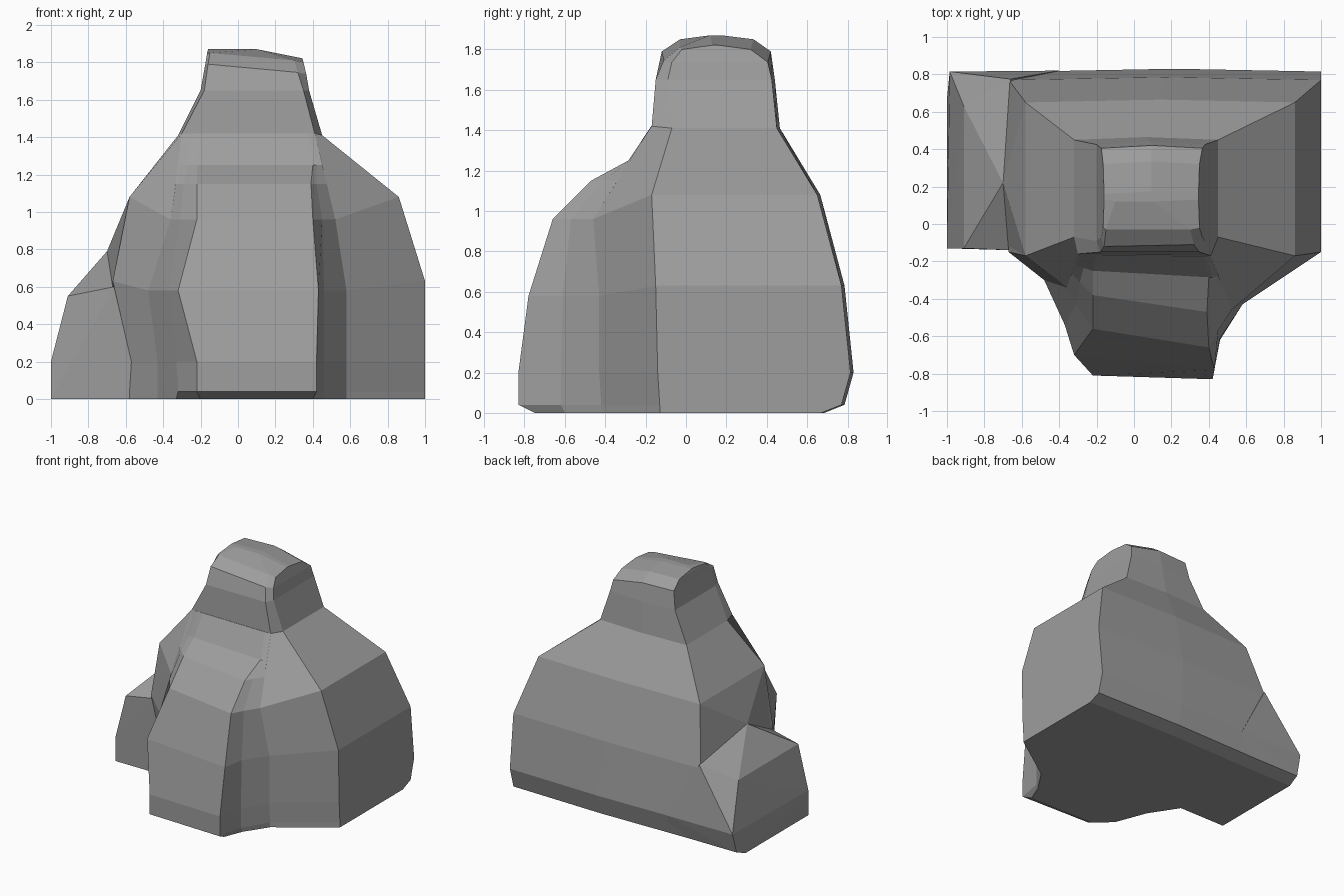
import bpy, bmesh

grey = bpy.data.materials.new("dark_grey")
grey.diffuse_color = (0.34, 0.34, 0.34, 1)


def finish(name, bm):
    bmesh.ops.recalc_face_normals(bm, faces=bm.faces)
    mesh = bpy.data.meshes.new(name)
    bm.to_mesh(mesh)
    bm.free()
    mesh.materials.append(grey)
    obj = bpy.data.objects.new(name, mesh)
    bpy.context.collection.objects.link(obj)
    return obj


def loft(name, rings):
    bm = bmesh.new()
    loops = [[bm.verts.new(p) for p in ring] for ring in rings]
    n = len(loops[0])
    for a, b in zip(loops, loops[1:]):
        for i in range(n):
            j = (i + 1) % n
            bm.faces.new((a[i], a[j], b[j], b[i]))
    bm.faces.new(loops[0][::-1])
    bm.faces.new(loops[-1])
    return finish(name, bm)


def hull(name, points):
    bm = bmesh.new()
    for p in points:
        bm.verts.new(p)
    bmesh.ops.convex_hull(bm, input=bm.verts)
    loose = [v for v in bm.verts if not v.link_faces]
    bmesh.ops.delete(bm, geom=loose, context='VERTS')
    return finish(name, bm)


# Main body and head: heptagonal sections with an angled front.
# z, front z, left x, right x, back y, front corner y, left bevel, right bevel
sections = [
    (0.00, 0.00, -0.58, 1.00, 0.67, -0.13, (-0.43, -0.36), (0.58, -0.42)),
    (0.04, 0.04, -0.58, 1.00, 0.77, -0.13, (-0.43, -0.36), (0.58, -0.42)),
    (0.20, 0.20, -0.57, 1.00, 0.815, -0.14, (-0.43, -0.36), (0.58, -0.43)),
    (0.63, 0.58, -0.67, 1.00, 0.77, -0.15, (-0.48, -0.30), (0.58, -0.43)),
    (1.08, 0.96, -0.58, 0.86, 0.65, -0.17, (-0.36, -0.34), (0.52, -0.46)),
    (1.41, 1.42, -0.32, 0.45, 0.45, -0.07, (-0.30, -0.16), (0.41, -0.17)),
    (1.65, 1.65, -0.20, 0.38, 0.425, -0.09, (-0.18, -0.15), (0.35, -0.15)),
    (1.79, 1.79, -0.175, 0.365, 0.405, -0.07, (-0.16, -0.12), (0.32, -0.11)),
    (1.85, 1.85, -0.165, 0.35, 0.32, -0.02, (-0.15, -0.03), (0.30, -0.03)),
    (1.87, 1.87, -0.16, 0.345, 0.16, 0.13, (-0.10, 0.12), (0.10, 0.12)),
]


def body_ring(z, zf, xl, xr, yb, yf, dl, dr):
    pts = [(xr, yb, z), ((xl + xr) / 2, yb + 0.015, z), (xl, yb, z), (xl, yf, z),
           (*dl, zf), (*dr, zf), (xr, yf, z)]
    # the crown slopes down to the right
    return [(x, y, h - (0.2 * max(0, x - 0.1) if h > 1.7 else 0)) for x, y, h in pts]


loft("main_body", [body_ring(*s) for s in sections])

# Front mass growing out of the angled front of the body
# z, left root, left side, front left, front right, right side, right root
front = [
    (0.00, (-0.43, -0.36), (-0.33, -0.62), (-0.20, -0.74), (0.40, -0.75), (0.46, -0.60), (0.58, -0.42)),
    (0.04, (-0.43, -0.36), (-0.32, -0.65), (-0.22, -0.81), (0.42, -0.83), (0.46, -0.62), (0.58, -0.42)),
    (0.20, (-0.43, -0.36), (-0.33, -0.63), (-0.22, -0.81), (0.42, -0.83), (0.46, -0.62), (0.58, -0.43)),
    (0.58, (-0.48, -0.30), (-0.37, -0.54), (-0.32, -0.70), (0.43, -0.78), (0.46, -0.61), (0.58, -0.43)),
    (0.96, (-0.36, -0.34), (-0.31, -0.43), (-0.22, -0.56), (0.40, -0.66), (0.45, -0.57), (0.52, -0.46)),
    (1.15, (-0.335, -0.265), (-0.29, -0.31), (-0.22, -0.38), (0.39, -0.47), (0.42, -0.41), (0.475, -0.34)),
    (1.25, (-0.32, -0.225), (-0.27, -0.235), (-0.22, -0.25), (0.40, -0.285), (0.42, -0.285), (0.45, -0.277)),
    (1.42, (-0.30, -0.16), (-0.25, -0.162), (-0.20, -0.164), (0.36, -0.172), (0.38, -0.171), (0.41, -0.17)),
]
loft("front_mass", [[(0.3, -0.1, s[0]), (-0.2, -0.1, s[0])]
                    + [(*p, s[0]) for p in s[1:]] for s in front])

# Low block on the left
hull("side_block", [
    (-1.0, -0.13, 0), (-1.0, 0.67, 0), (-0.4, 0.67, 0), (-0.4, -0.13, 0),
    (-1.0, -0.13, 0.2), (-0.985, 0.815, 0.2), (-0.4, 0.82, 0.2),
    (-0.99, 0.77, 0.04), (-0.4, 0.77, 0.04),
    (-0.91, -0.13, 0.55), (-0.91, 0.63, 0.55),
    (-0.70, 0.22, 0.79), (-0.66, 0.775, 0.66), (-0.66, -0.14, 0.60)])

# Left flank of the body swelling out to meet the block
hull("left_flank", [
    (-0.70, 0.22, 0.79), (-0.67, 0.77, 0.63), (-0.67, -0.15, 0.60),
    (-0.58, 0.65, 1.08), (-0.58, -0.17, 1.08), (-0.5, 0.2, 0.6)])
